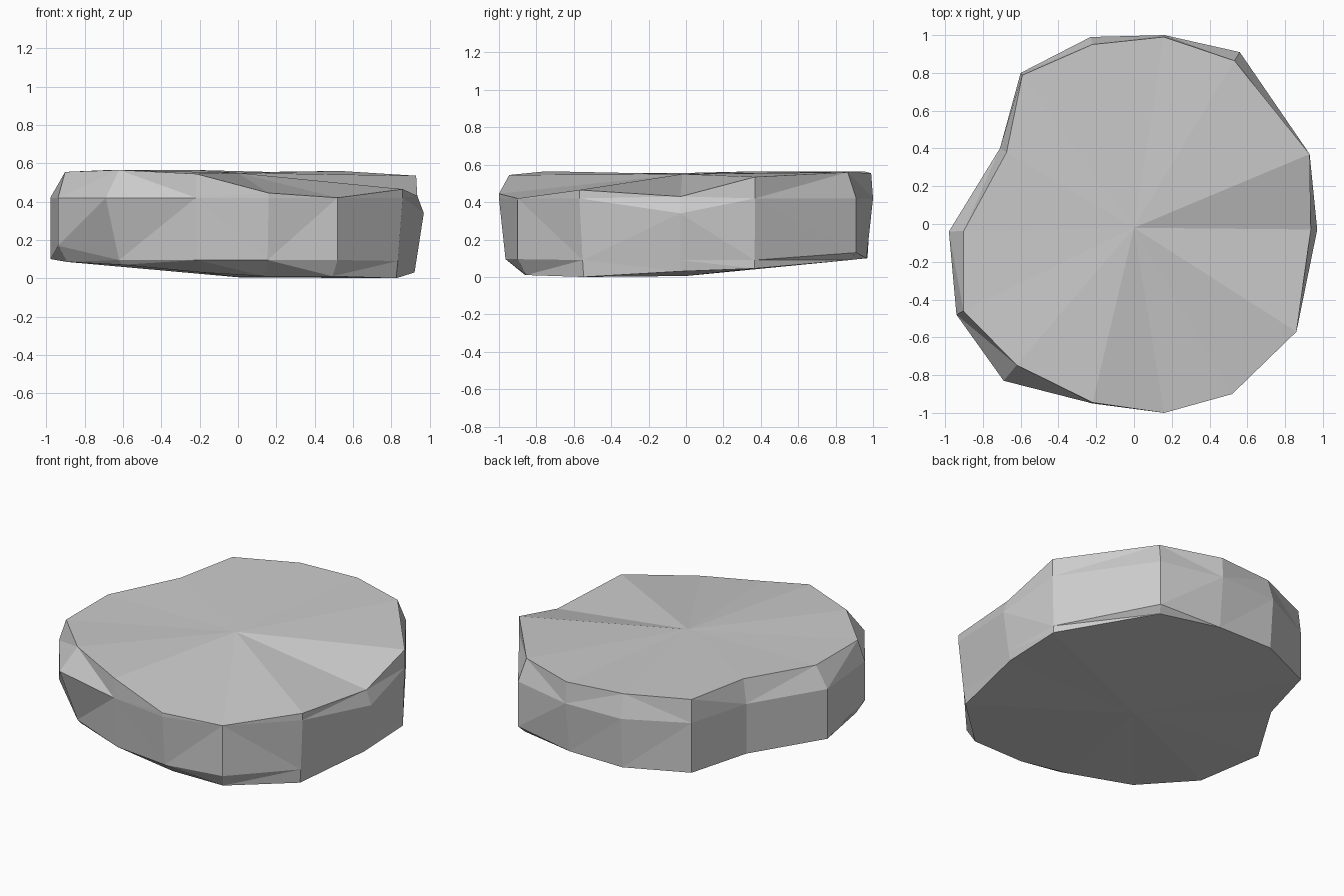
import bpy
import bmesh
from math import isclose

default_cube = bpy.data.objects.get("Cube")
if default_cube:
    bpy.data.objects.remove(default_cube, do_unlink=True)


def make_material(name, colour):
    material = bpy.data.materials.new(name)
    material.use_nodes = True
    material.diffuse_color = colour
    shader = material.node_tree.nodes["Principled BSDF"]
    shader.inputs["Base Color"].default_value = colour
    return material


def add_ring(mesh, outline, scales, heights):
    """Place one ring of corners, each drawn in from the widest outline."""
    return [
        mesh.verts.new((x * scale, y * scale, height))
        for (x, y), scale, height in zip(outline, scales, heights)
    ]


def bridge(mesh, lower, upper):
    """Join two rings with a band of side facets."""
    count = len(lower)
    for index in range(count):
        following = (index + 1) % count
        mesh.faces.new((lower[index], lower[following], upper[following], upper[index]))


def cap(mesh, ring, centre):
    """Close a ring with a fan of triangles around a centre point."""
    hub = mesh.verts.new(centre)
    for index, corner in enumerate(ring):
        mesh.faces.new((hub, corner, ring[(index + 1) % len(ring)]))


# Widest outline of the slab, counter-clockwise from its left side
outline = [
    (.97, -.03), (.93, .37), (.56, .91), (.16, 1), (-.23, .99), (-.6, .8), (-.71, .4),
    (-.98, -.04), (-.94, -.48), (-.69, -.83), (-.22, -.95), (.16, -1), (.52, -.9), (.86, -.57),
]

# Inset and height of every corner on the worn upper and lower rims
top_scales = [.965, 1, .95, .99, .96, .985, .95, .92, .96, .9, .995, 1, 1, 1]
top_heights = [.43, .535, .56, .555, .565, .565, .565, .555, .555, .565, .545, .445, .42, .465]
shoulder_heights = [.34] + [.42] * (len(outline) - 1)
foot_scales = [.96, .99, 1, .965, .98, 1, 1, 1, 1, .9, .97, .965, 1, .97]
foot_heights = [.09, .09, .13, .1, .1, .1, .1, .1, .17, .095, .095, .095, .095, .09]
base_scales = [.95, .99, .96, .965, .98, 1, 1, 1, .95, .88, .86, .86, .95, .96]
base_heights = [.03, .045, .09, .1, .1, .1, .1, .1, .085, .07, .03, .01, .01, 0]

# Faceted stone slab: four rings joined and capped
stone = bmesh.new()
base = add_ring(stone, outline, base_scales, base_heights)
foot = add_ring(stone, outline, foot_scales, foot_heights)
shoulder_scales = [
    top if isclose(top, 1) else 1 for top in top_scales
]
shoulder = add_ring(stone, outline, shoulder_scales, shoulder_heights)
top = add_ring(stone, outline, top_scales, top_heights)

for lower, upper in ((base, foot), (foot, shoulder), (shoulder, top)):
    bridge(stone, lower, upper)
cap(stone, top, (0, -.02, .55))
cap(stone, base, (0, 0, .005))

# Weld the rims where there is no chamfer, then cut the sides into flat facets
bmesh.ops.remove_doubles(stone, verts=stone.verts[:], dist=.001)
bmesh.ops.triangulate(stone, faces=stone.faces[:], quad_method="SHORT_EDGE")
bmesh.ops.recalc_face_normals(stone, faces=stone.faces[:])

slab_mesh = bpy.data.meshes.new("stone_slab")
stone.to_mesh(slab_mesh)
stone.free()
slab_mesh.materials.append(make_material("pale grey stone", (.6, .6, .6, 1)))
slab = bpy.data.objects.new("stone_slab", slab_mesh)
bpy.context.collection.objects.link(slab)
